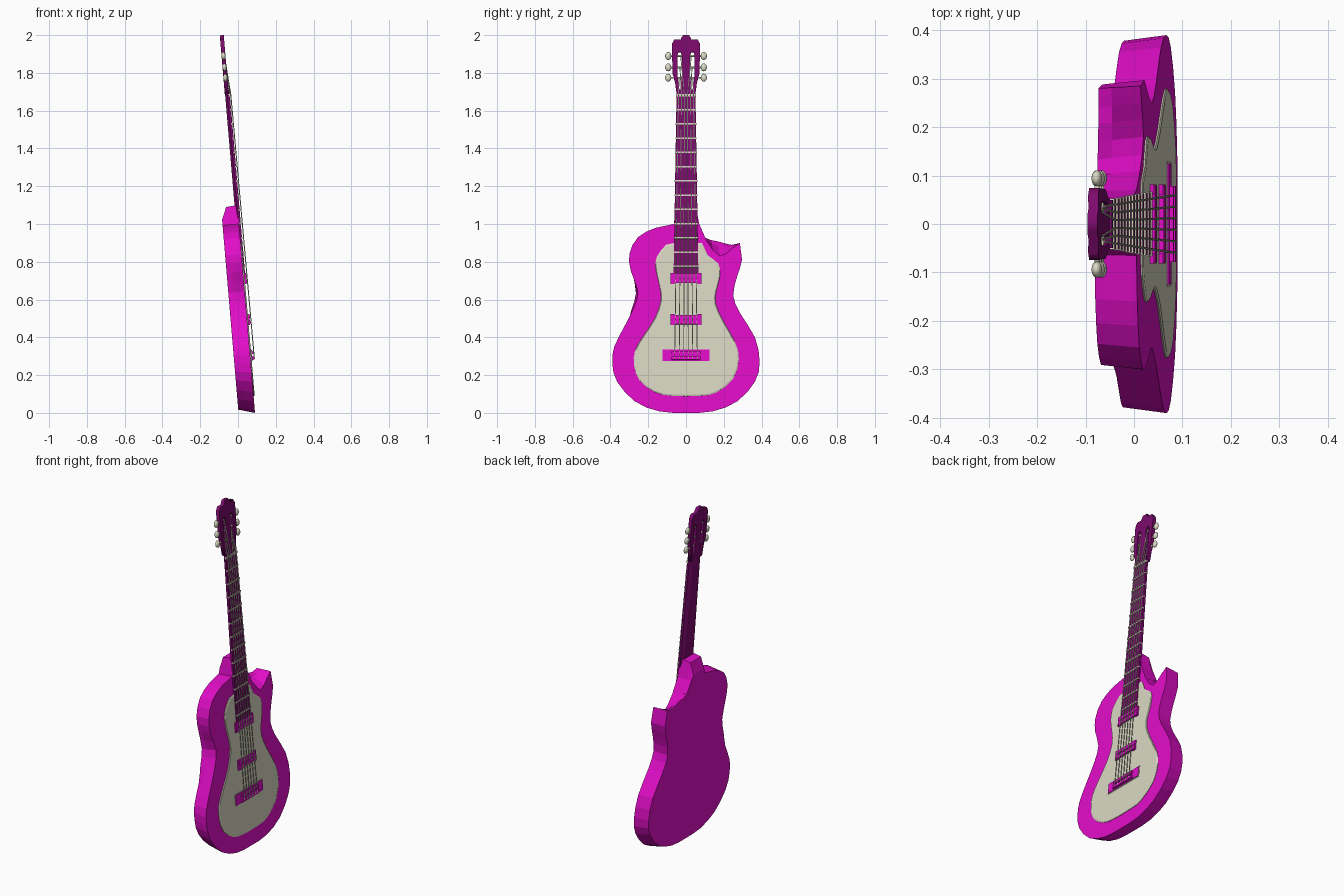
import bpy, bmesh, math
from mathutils import Matrix, Vector

if "Cube" in bpy.data.objects:
    bpy.data.objects.remove(bpy.data.objects["Cube"])

# Local frame: x = across, y = along the neck, z = out of the front; leaned back and facing +x
T = 0.085
LEAN = Matrix(((0, -T, 0.9964, 0.09), (1, 0, 0, 0), (0, 1, 0.0847, 0), (0, 0, 0, 1)))


def material(name, rgb):
    m = bpy.data.materials.new(name)
    m.diffuse_color = (*rgb, 1)
    m.use_nodes = True
    m.node_tree.nodes["Principled BSDF"].inputs["Base Color"].default_value = m.diffuse_color
    return m


MAGENTA = material("magenta", (0.76, 0.004, 0.58))
PURPLE = material("dark purple", (0.20, 0.003, 0.15))
CREAM = material("cream", (0.70, 0.69, 0.55))


def finish(name, bm, mat, smooth=False):
    bmesh.ops.recalc_face_normals(bm, faces=bm.faces)
    me = bpy.data.meshes.new(name)
    bm.to_mesh(me)
    bm.free()
    me.materials.append(mat)
    if smooth:
        me.shade_smooth()
    ob = bpy.data.objects.new(name, me)
    ob.matrix_world = LEAN
    bpy.context.collection.objects.link(ob)
    return ob


def loft(bm, rings):
    vs = [[bm.verts.new(p) for p in r] for r in rings]
    n = len(vs[0])
    for a, b in zip(vs, vs[1:]):
        for i in range(n):
            bm.faces.new((a[i], a[(i + 1) % n], b[(i + 1) % n], b[i]))
    bm.faces.new(vs[0])
    bm.faces.new(vs[-1])


def box(bm, x0, x1, y0, y1, z0, z1):
    loft(bm, [[(x0, y0, z), (x1, y0, z), (x1, y1, z), (x0, y1, z)] for z in (z0, z1)])


def rod(bm, a, b, r, seg=6):
    a, b = Vector(a), Vector(b)
    d = b - a
    m = Matrix.Translation((a + b) / 2) @ d.to_track_quat('Z', 'Y').to_matrix().to_4x4()
    bmesh.ops.create_cone(bm, cap_ends=True, segments=seg, radius1=r, radius2=r,
                          depth=d.length, matrix=m)


def soften(pts, sharp=()):
    """Insert a rounded midpoint between outline points."""
    out, n = [], len(pts)
    for i in range(n):
        p0, p1, p2, p3 = (Vector(pts[(i + k) % n]) for k in (-1, 0, 1, 2))
        straight = i in sharp or (i + 1) % n in sharp
        mid = (p1 + p2) / 2 if straight else (9 * (p1 + p2) - p0 - p3) / 16
        out += [tuple(p1), tuple(mid)]
    return out


# Body: front outline with one cutaway, tapered towards the back
front = [(-.05, 1.10), (-.065, 1.0), (-.16, .98), (-.255, .93), (-.30, .84), (-.292, .75),
         (-.255, .645), (-.275, .56), (-.325, .46), (-.38, .35), (-.39, .26), (-.365, .165),
         (-.27, .06), (-.14, .008), (0, 0), (.14, .008), (.27, .06), (.365, .165), (.39, .27),
         (.365, .40), (.285, .53), (.25, .62), (.27, .72), (.297, .81), (.285, .90),
         (.25, .875), (.18, .83), (.11, .91), (.07, 1.0), (.05, 1.10)]
back = [(x * .97, y + .025 * (1 - y / .5) if y < .5 else y) for x, y in front]
back[0], back[-1] = (-.05, 1.03), (.05, 1.03)          # heel chamfer
back[6], back[7] = (-.265, .64), (-.29, .55)           # belly side
back[24:28] = [(.28, .905), (.24, .897), (.17, .915), (.10, .935)]  # scooped cutaway
corners = (0, 1, 24, 28, 29)
mid = [tuple(Vector(f).lerp(Vector(b), .68)) for f, b in zip(front, back)]
mid[0], mid[-1] = (-.05, 1.095), (.05, 1.095)
bm = bmesh.new()
loft(bm, [[(x, y, z) for x, y in soften(o, corners)]
          for o, z in ((back, -.087), (mid, -.06), (front, 0))])
finish("body", bm, MAGENTA)

# Front plate
guard = [(-.06, .90), (-.105, .89), (-.155, .825), (-.16, .76), (-.142, .68), (-.132, .60),
         (-.165, .50), (-.23, .40), (-.27, .33), (-.275, .25), (-.245, .17), (-.165, .11),
         (-.075, .09), (.075, .09), (.16, .107), (.25, .18), (.28, .285), (.26, .375),
         (.195, .49), (.157, .58), (.16, .645), (.18, .725), (.172, .79), (.115, .835),
         (.085, .90)]
bm = bmesh.new()
outline = soften(guard, (0, 24))
loft(bm, [[(x * s, .45 + (y - .45) * s, z) for x, y in outline]
          for s, z in ((1, -.003), (1, .003), (.98, .006))])
finish("front_plate", bm, CREAM)

# Neck: tapered, rounded behind
def neck_half(y):
    return .066 - (y - .72) / .97 * .016


bm = bmesh.new()
loft(bm, [[(s * neck_half(y), y, z) for s, z in
           ((-1, .010), (1, .010), (1, -.003), (.7, -.015), (-.7, -.015), (-1, -.003))]
          for y in (.72, 1.71)])
finish("neck", bm, PURPLE)

# Frets and nut
bm = bmesh.new()
for i in range(13):
    y, h = 1.68 - i * .0755, .004 if i else .007
    w = neck_half(y) + .002
    box(bm, -w, w, y - h, y + h, .004, .0135)
finish("frets", bm, CREAM)

# Headstock: outline with two long slots, filled as a flat curve
half = [(.05, 1.69), (.058, 1.75), (.072, 1.80), (.074, 1.955), (.06, 1.978), (.03, 1.975),
        (.016, 2.0)]
slot = [(.030, 1.705), (.038, 1.72), (.046, 1.80), (.046, 1.89), (.040, 1.91), (.028, 1.91),
        (.021, 1.89), (.021, 1.80)]
cu = bpy.data.curves.new("headstock_shape", 'CURVE')
cu.dimensions, cu.fill_mode, cu.extrude = '2D', 'BOTH', .0105
for loop in (half + [(-x, y) for x, y in reversed(half)], slot, [(-x, y) for x, y in slot]):
    sp = cu.splines.new('POLY')
    sp.points.add(len(loop) - 1)
    for p, (x, y) in zip(sp.points, loop):
        p.co = (x, y, 0, 1)
    sp.use_cyclic_u = True
shape = bpy.data.objects.new("headstock_shape", cu)
bpy.context.collection.objects.link(shape)
bpy.context.view_layer.update()
me = shape.evaluated_get(bpy.context.evaluated_depsgraph_get()).to_mesh()
bm = bmesh.new()
bm.from_mesh(me)
bmesh.ops.remove_doubles(bm, verts=bm.verts, dist=1e-5)
bmesh.ops.translate(bm, verts=bm.verts, vec=(0, 0, -.006))
bpy.data.objects.remove(shape)
finish("headstock", bm, PURPLE)

# Tuners: post across the slot and a flattened knob, three per side
PEGS = (1.775, 1.83, 1.89)
bm = bmesh.new()
for s in (-1, 1):
    for y in PEGS:
        rod(bm, (s * .015, y, -.006), (s * .085, y, -.006), .005, 8)
        bmesh.ops.create_uvsphere(bm, u_segments=12, v_segments=8, radius=1, matrix=
                                  Matrix.Translation((s * .094, y, -.006))
                                  @ Matrix.Diagonal((.017, .021, .011, 1)))
finish("tuners", bm, CREAM, smooth=True)

# Pickups: two bars with raised end blocks
bm = bmesh.new()
for y in (.71, .4925):
    box(bm, -.078, .078, y - .024, y - .005, .002, .016)
    box(bm, -.078, .078, y + .005, y + .024, .002, .016)
    box(bm, -.07, .07, y - .006, y + .006, .002, .011)
    for s in (-1, 1):
        box(bm, s * .06, s * .082, y - .029, y + .029, .002, .014)
finish("pickups", bm, MAGENTA)

# Bridge: wide base with a raised saddle
bm = bmesh.new()
box(bm, -.125, .125, .275, .335, .002, .011)
box(bm, -.078, .078, .28, .298, .010, .021)
box(bm, -.078, .078, .31, .325, .010, .019)
finish("bridge", bm, MAGENTA)
bm = bmesh.new()
box(bm, -.129, .129, .271, .339, .002, .008)
finish("bridge_trim", bm, CREAM)

# Strings: bridge to nut, then down to the tuner posts
bm = bmesh.new()
for s in (-1, 1):
    for k in range(3):
        f = (.2, .6, 1)[k]
        nut = (s * .040 * f, 1.68, .015)
        rod(bm, (s * .060 * f, .285, .021), nut, .0026)
        rod(bm, nut, (s * (.028 + .004 * k), PEGS[2 - k], -.001), .0026)
finish("strings", bm, CREAM)
